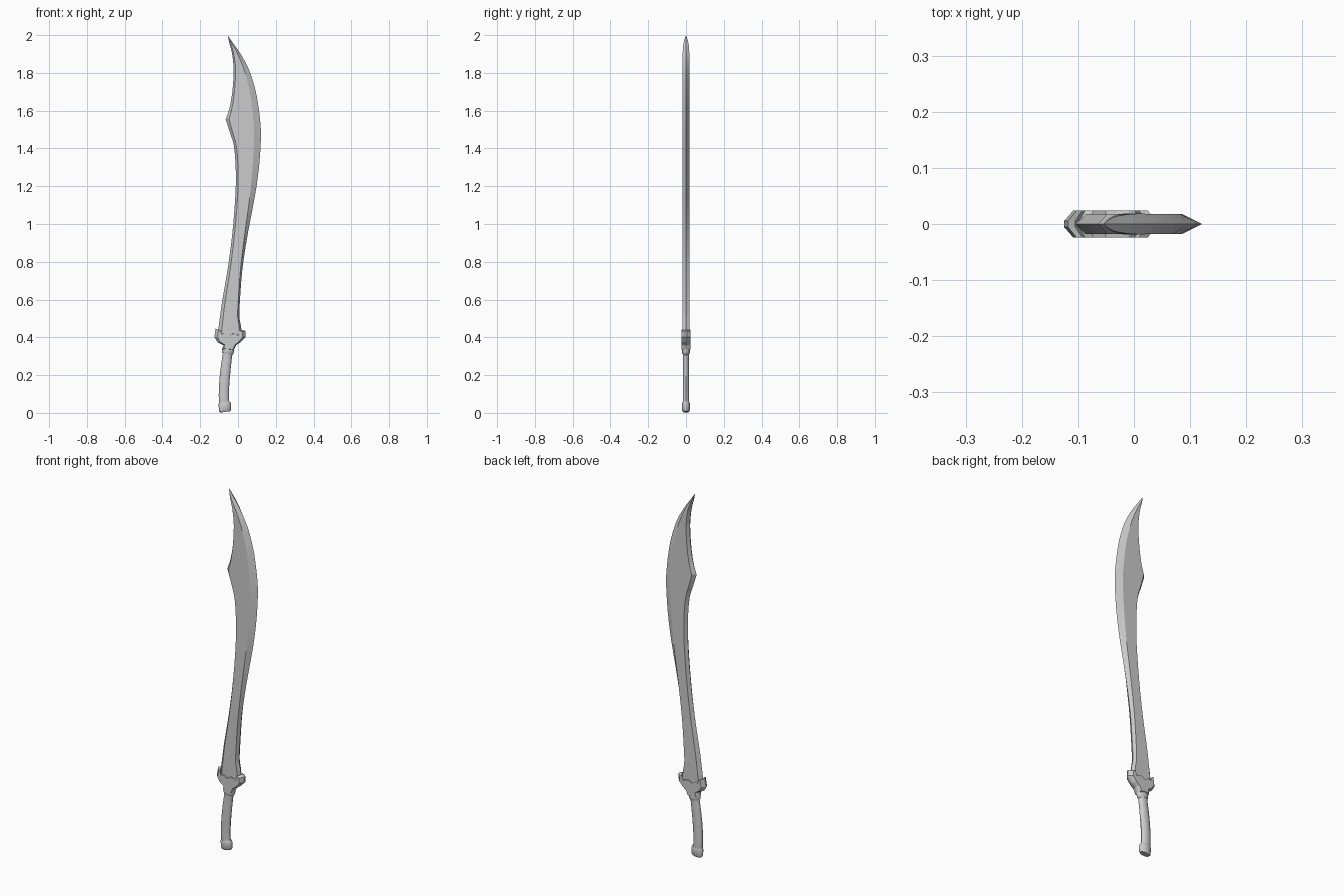
import bpy, bmesh, math
from mathutils import Vector

if "Cube" in bpy.data.objects:
    bpy.data.objects.remove(bpy.data.objects["Cube"])


def make_object(name, verts, faces, smooth=None):
    mesh = bpy.data.meshes.new(name)
    mesh.from_pydata(verts, [], faces)
    bm = bmesh.new()
    bm.from_mesh(mesh)
    bmesh.ops.remove_doubles(bm, verts=bm.verts, dist=1e-5)
    bmesh.ops.recalc_face_normals(bm, faces=bm.faces)
    bm.to_mesh(mesh)
    bm.free()
    obj = bpy.data.objects.new(name, mesh)
    bpy.context.collection.objects.link(obj)
    if smooth:
        bpy.ops.object.select_all(action='DESELECT')
        obj.select_set(True)
        bpy.context.view_layer.objects.active = obj
        bpy.ops.object.shade_smooth_by_angle(angle=math.radians(smooth))
    return obj


def loft(name, rings, smooth=None):
    n = len(rings[0])
    verts = [v for ring in rings for v in ring]
    faces = [(i * n + j, i * n + (j + 1) % n, (i + 1) * n + (j + 1) % n, (i + 1) * n + j)
             for i in range(len(rings) - 1) for j in range(n)]
    faces += [tuple(range(n)), tuple(range(len(verts) - n, len(verts)))]
    return make_object(name, verts, faces, smooth)


def spline(rows, steps=3):
    """Catmull-Rom through rows of numbers."""
    pts = [Vector(r) for r in rows]
    pts = [2 * pts[0] - pts[1]] + pts + [2 * pts[-1] - pts[-2]]
    out = []
    for a, b, c, d in zip(pts, pts[1:], pts[2:], pts[3:]):
        for k in range(steps):
            t = k / steps
            out.append(0.5 * (2 * b + (c - a) * t + (2 * a - 5 * b + 4 * c - d) * t * t
                              + (3 * b - a - 3 * c + d) * t ** 3))
    return out + [pts[-2]]


# Blade rows: spine x, spine z, edge x, edge z, spine bevel, edge bevel, half thickness
lower = [(-.106, .385, .018, .385, .018, .010, .018),
         (-.103, .45, .017, .45, .018, .010, .018),
         (-.095, .51, .007, .51, .017, .009, .018),
         (-.084, .59, .010, .59, .016, .009, .018),
         (-.055, .76, .023, .76, .014, .010, .018),
         (-.030, .95, .052, .95, .012, .016, .018),
         (-.014, 1.15, .090, 1.15, .012, .027, .018),
         (-.012, 1.29, .110, 1.29, .012, .034, .018),
         (-.022, 1.415, .120, 1.42, .013, .036, .018),
         (-.045, 1.49, .121, 1.50, .015, .036, .018),
         (-.065, 1.555, .115, 1.57, .018, .035, .018)]
upper = [lower[-1],
         (-.046, 1.61, .107, 1.63, .014, .034, .018),
         (-.030, 1.70, .092, 1.71, .011, .031, .018),
         (-.023, 1.81, .059, 1.815, .010, .026, .018),
         (-.031, 1.90, .014, 1.90, .009, .016, .018),
         (-.046, 1.96, -.030, 1.963, .005, .007, .012),
         (-.055, 2.0, -.055, 2.0, 0, 0, 0)]
rings = []
for sx, sz, ex, ez, sb, eb, t in spline(lower) + spline(upper)[1:-1]:
    s, e = Vector((sx, 0, sz)), Vector((ex, 0, ez))
    d = (e - s).normalized()
    a, b, y = s + d * sb, e - d * eb, Vector((0, t, 0))
    rings.append([s, a - y, b - y, e, b + y, a + y])
rings.append([Vector((-.055 + i * 2e-5, 0, 2.0)) for i in range(6)])
loft("blade", rings, 20)

# Guard: bevelled plate with upturned horns
outline = [(-.085, .335), (-.077, .358), (-.108, .374), (-.125, .402), (-.118, .446),
           (-.105, .440), (-.098, .418), (-.080, .424), (-.052, .410), (-.030, .422),
           (-.002, .420), (.012, .410), (.022, .440), (.041, .434), (.041, .402),
           (.014, .374), (-.010, .358), (-.024, .330)]


def guard_ring(k, y):
    return [Vector((-.042 + (x + .042) * k, y, .39 + (z - .39) * (1 - (1 - k) * .5)))
            for x, z in outline]


loft("guard", [guard_ring(.8, -.024), guard_ring(1, -.005),
               guard_ring(1, .005), guard_ring(.8, .024)])


# Swept round parts: rows are x, z, radius in x, radius in y
def sweep(name, rows, axis=None, sides=16):
    rings = []
    for i, (x, z, rx, ry) in enumerate(rows):
        p, q = rows[max(i - 1, 0)], rows[min(i + 1, len(rows) - 1)]
        d = Vector(axis or (q[0] - p[0], q[1] - p[1])).normalized()
        rings.append([Vector((x + d.y * rx * math.cos(a), ry * math.sin(a),
                              z - d.x * rx * math.cos(a)))
                      for a in (2 * math.pi * j / sides for j in range(sides))])
    return loft(name, rings, 35)


sweep("grip", spline([(-.072, .04, .027, .017), (-.075, .09, .027, .017),
                      (-.073, .15, .027, .017), (-.068, .21, .027, .017),
                      (-.061, .27, .026, .017), (-.051, .34, .025, .017)]))
sweep("collar", [(-.057, .312, .027, .018), (-.055, .318, .031, .021),
                 (-.052, .334, .033, .022), (-.050, .346, .030, .020)], (.2, 1))
sweep("pommel", [(-.067, .005, .026, .015), (-.068, .012, .032, .020),
                 (-.071, .048, .033, .021), (-.072, .057, .029, .018)], (-.14, 1))
